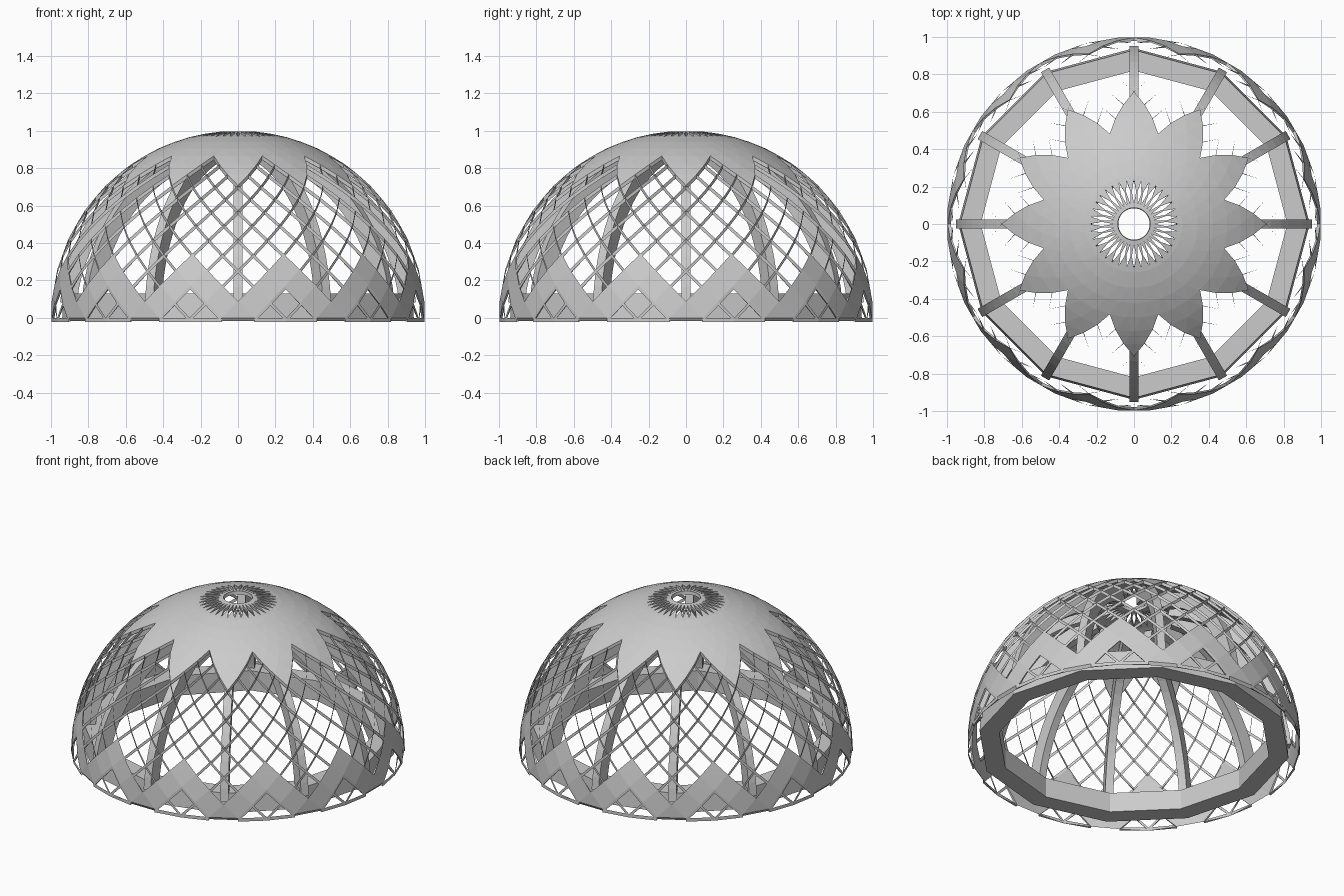
import bpy, bmesh
from math import sin, cos, radians, pi
from mathutils import Vector

if "Cube" in bpy.data.objects:
    bpy.data.objects.remove(bpy.data.objects["Cube"])

STEP = 5  # degrees per half cell, both around and upward
TOP = 17  # row of the oculus rim


def sph(r, az, lat):
    a, l = radians(az), radians(lat)
    return Vector((r * cos(l) * cos(a), r * cos(l) * sin(a), r * sin(l)))


def finish(bm, name):
    me = bpy.data.meshes.new(name)
    bmesh.ops.recalc_face_normals(bm, faces=bm.faces)
    bm.to_mesh(me)
    bm.free()
    ob = bpy.data.objects.new(name, me)
    bpy.context.collection.objects.link(ob)
    return ob


# Shell: diagonal grid of rhombic cells, some solid, some open frames
bm = bmesh.new()
nodes = {}


def node(m, k):
    key = (m % 72, k)
    if key not in nodes:
        nodes[key] = bm.verts.new(sph(1, key[0] * STEP, k * STEP))
    return nodes[key]


open_cells, spike_cells = [], []
for k in range(TOP + 1):
    for m in range(k % 2, 72, 2):
        d = min(m % 6, 6 - m % 6)
        left, right = node(m - 1, k), node(m + 1, k)
        low = node(m, k - 1) if k > 0 else None
        high = node(m, k + 1) if k < TOP else None
        solid = k == d or (k >= 10 + d and k != TOP - 1)
        if solid:
            if low:
                bm.faces.new((left, low, right))
            if high:
                bm.faces.new((left, right, high))
        else:
            loop = [v for v in (left, low, right, high) if v]
            (spike_cells if k == TOP - 1 else open_cells).append(bm.faces.new(loop))

for cells, width in ((open_cells, 0.009), (spike_cells, 0.0035)):
    bmesh.ops.inset_individual(bm, faces=cells, thickness=width, use_even_offset=True)
bmesh.ops.delete(bm, geom=open_cells + spike_cells, context='FACES_ONLY')
shell = finish(bm, "lattice_shell")
# make sure normals point outward before thickening inward
if sum(p.normal.dot(p.center) for p in shell.data.polygons) < 0:
    shell.data.flip_normals()
mod = shell.modifiers.new("thickness", 'SOLIDIFY')
mod.thickness = 0.022
mod.offset = -1

# Base ring: twelve-sided band inside the shell
bm = bmesh.new()
section = [(0.82, 0), (0.94, 0), (0.93, 0.13), (0.82, 0.13)]
loops = [[bm.verts.new((r * cos(i * pi / 6), r * sin(i * pi / 6), z)) for r, z in section]
         for i in range(12)]
for i in range(12):
    a, b = loops[i], loops[(i + 1) % 12]
    for j in range(4):
        n = (j + 1) % 4
        bm.faces.new((a[j], a[n], b[n], b[j]))
finish(bm, "base_ring")

# Ribs: twelve curved beams under the shell
for i in range(12):
    bm = bmesh.new()
    az = i * 30
    side = Vector((-sin(radians(az)), cos(radians(az)), 0)) * 0.025
    rows = []
    for lat in range(5, 76, 5):
        o, n = sph(0.955, az, lat), sph(0.865, az, lat)
        rows.append([bm.verts.new(p) for p in (o - side, o + side, n + side, n - side)])
    for a, b in zip(rows, rows[1:]):
        for j in range(4):
            q = (j + 1) % 4
            bm.faces.new((a[j], a[q], b[q], b[j]))
    bm.faces.new(rows[0])
    bm.faces.new(rows[-1])
    finish(bm, f"rib_{i + 1}")
